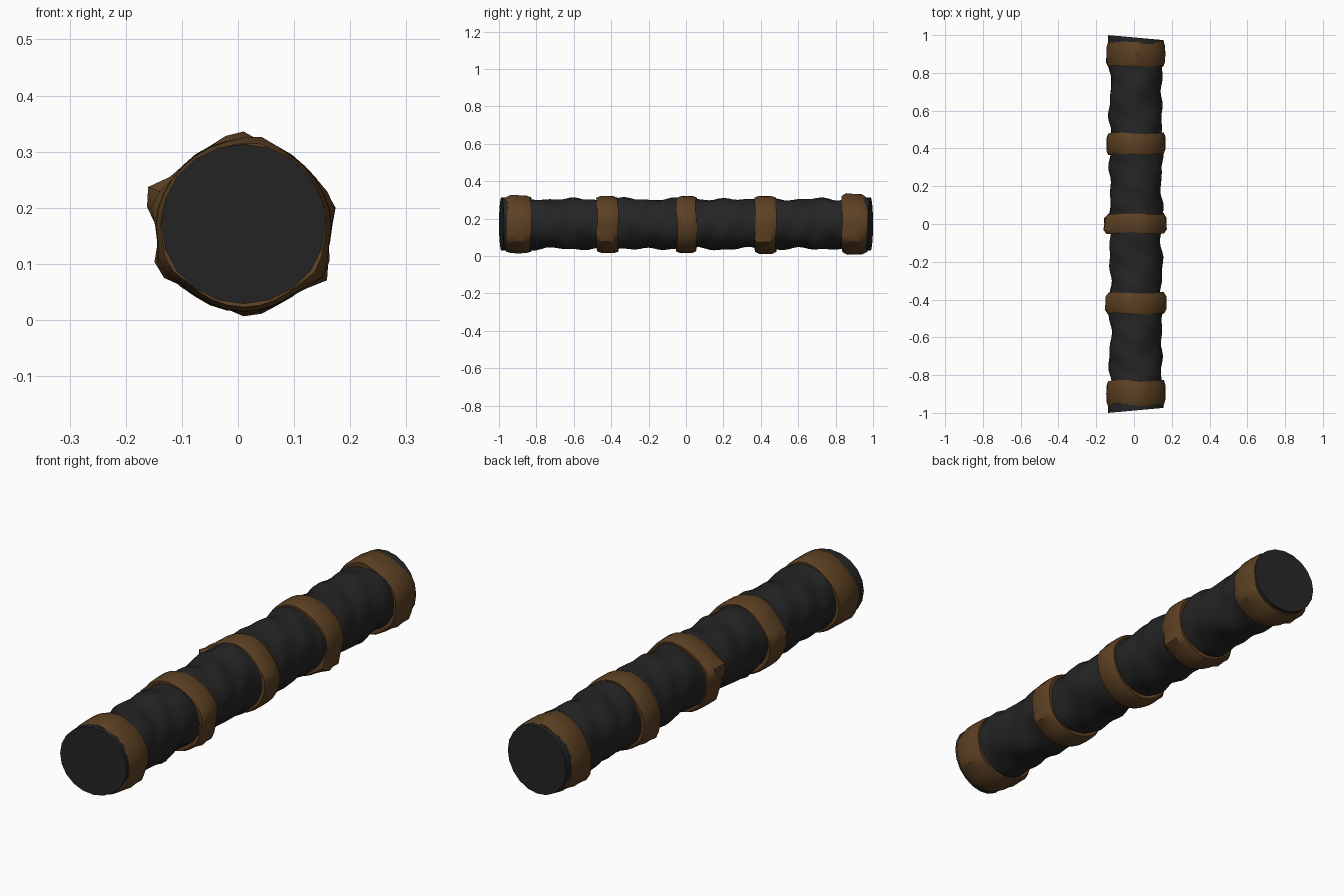
import bpy
import bmesh
import random
from math import sin, cos, radians, pi

random.seed(4)
cube = bpy.data.objects.get("Cube")
if cube:
    bpy.data.objects.remove(cube)

CX, CZ = 0.01, 0.168


def material(name, rgb):
    mat = bpy.data.materials.new(name)
    mat.use_nodes = True
    mat.diffuse_color = (*rgb, 1)
    bsdf = mat.node_tree.nodes["Principled BSDF"]
    bsdf.inputs["Base Color"].default_value = (*rgb, 1)
    bsdf.inputs["Roughness"].default_value = 0.9
    return mat


dark_wrap = material("dark_wrap", (0.018, 0.018, 0.018))
brown_leather = material("brown_leather", (0.11, 0.053, 0.017))


def tube(name, rings, sides, point, mat, closed=False):
    """Skin rings of points along y; cap the ends, or join last ring to first."""
    bm = bmesh.new()
    loops = [[bm.verts.new(point(r, 2 * pi * s / sides)) for s in range(sides)]
             for r in rings]
    pairs = list(zip(loops, loops[1:]))
    if closed:
        pairs.append((loops[-1], loops[0]))
    for a, b in pairs:
        for s in range(sides):
            t = (s + 1) % sides
            bm.faces.new((a[s], a[t], b[t], b[s]))
    if not closed:
        bm.faces.new(loops[0])
        bm.faces.new(loops[-1])
    bmesh.ops.recalc_face_normals(bm, faces=bm.faces)
    mesh = bpy.data.meshes.new(name)
    bm.to_mesh(mesh)
    bm.free()
    mesh.materials.append(mat)
    obj = bpy.data.objects.new(name, mesh)
    bpy.context.collection.objects.link(obj)
    bpy.ops.object.select_all(action="DESELECT")
    obj.select_set(True)
    bpy.context.view_layer.objects.active = obj
    bpy.ops.object.shade_smooth_by_angle(angle=radians(35))
    return obj


# Wrapped core: spiral folds that fade out towards slightly slanted ends
def core_point(y, a):
    fade = min(1, max(0, (0.93 - abs(y)) / 0.1))
    folds = 0.005 * sin(2 * a + 24 * y) + 0.004 * sin(3 * a - 47 * y)
    folds += 0.003 * sin(5 * a + 19 * y)
    flare = 0.010 * (1 - fade)
    r = 0.137 + flare + folds * fade
    x = r * cos(a)
    slant = 0.09 * (x + 0.147) * (1 - fade)
    y_out = y - slant if y > 0 else y + slant
    return CX + x, y_out, CZ + 0.003 + r * 0.97 * sin(a)


core_rings = [-1 + 2 * i / 80 for i in range(81)]
tube("wrapped_core", core_rings, 20, core_point, dark_wrap)

# Leather bands: centre, half width, then pulled corners (degrees, height)
bands = [
    ("front_end_band", -0.895, 0.066, [(-32, 0.018), (208, 0.016), (80, 0.01)]),
    ("front_band", -0.42, 0.056, [(-30, 0.024), (165, 0.018), (14, 0.012)]),
    ("middle_band", 0.003, 0.052, [(161, 0.036), (14, 0.016), (215, 0.012)]),
    ("rear_band", 0.425, 0.056, [(-33, 0.028), (210, 0.022), (-87, 0.006)]),
    ("rear_end_band", 0.9, 0.066, [(93, 0.020), (-30, 0.022), (208, 0.024),
                                   (-86, 0.013)]),
]
# Cross-section: share of half width, radius, share of each pulled corner
section = [(-0.97, 0.130, 0), (-1, 0.146, 0.5), (-0.6, 0.154, 1), (0, 0.155, 0.7),
           (0.6, 0.154, 0.8), (1, 0.146, 0.2), (0.97, 0.130, 0)]

for name, centre, half, pulls in bands:
    phase = random.uniform(0, 2 * pi)

    def band_point(ring, a):
        along, r, share = ring
        for deg, height in pulls:
            gap = abs((a - radians(deg) + pi) % (2 * pi) - pi)
            r += share * height * max(0, 1 - gap / radians(17))
        r += 0.002 * sin(4 * a + phase)
        y = centre + half * along + 0.004 * sin(3 * a + phase)
        return CX + r * cos(a), y, CZ + r * 0.98 * sin(a)

    tube(name, section, 32, band_point, brown_leather, closed=True)
